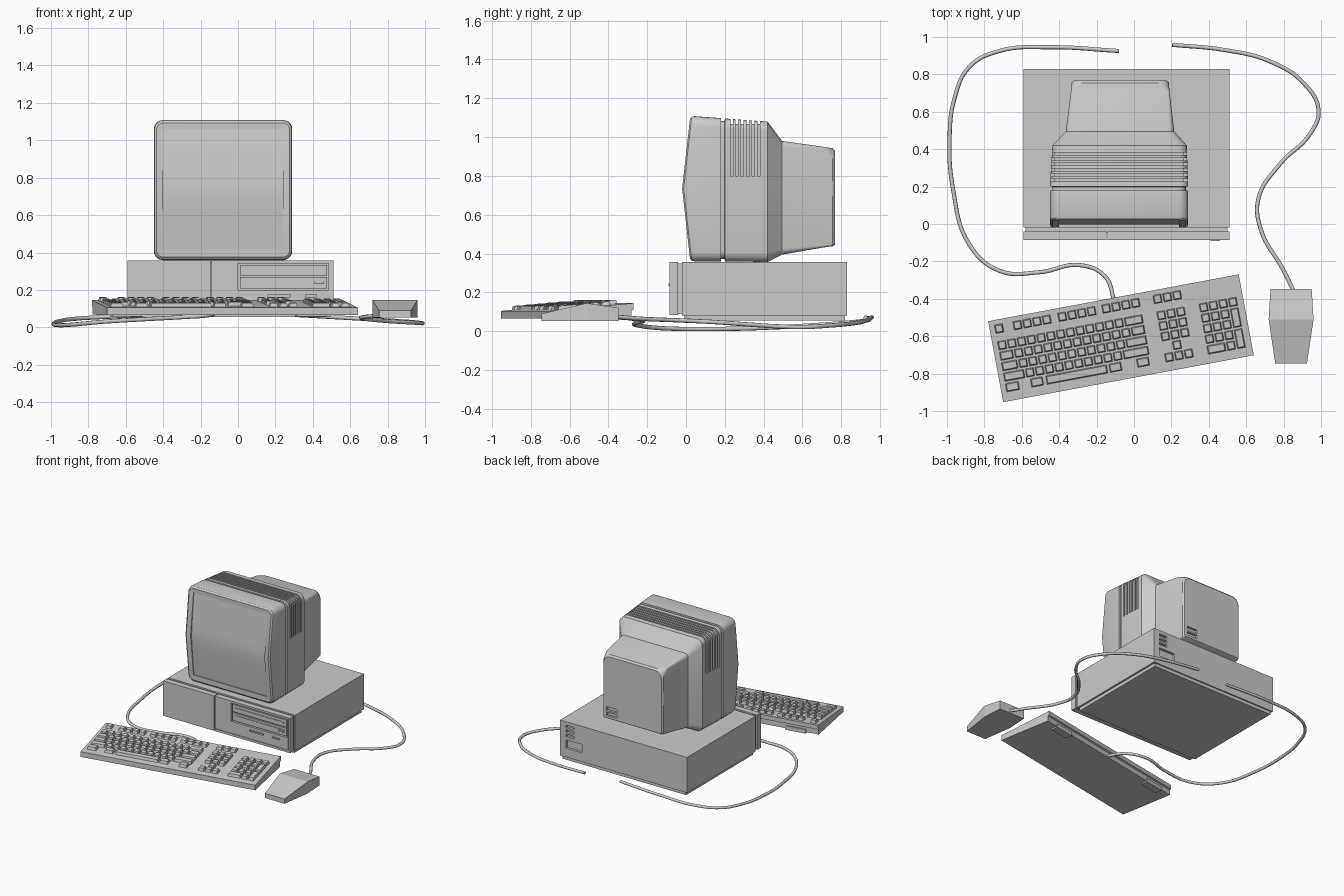
import bpy, bmesh, math
from mathutils import Matrix, Vector

if "Cube" in bpy.data.objects:
    bpy.data.objects.remove(bpy.data.objects["Cube"])


def finish(name, bm, smooth=False):
    bmesh.ops.recalc_face_normals(bm, faces=bm.faces)
    me = bpy.data.meshes.new(name)
    bm.to_mesh(me)
    bm.free()
    ob = bpy.data.objects.new(name, me)
    bpy.context.collection.objects.link(ob)
    if smooth:
        shade(ob)
    return ob


def shade(ob):
    bpy.ops.object.select_all(action='DESELECT')
    bpy.context.view_layer.objects.active = ob
    ob.select_set(True)
    bpy.ops.object.shade_smooth_by_angle(angle=math.radians(30))


def add_box(bm, x0, x1, y0, y1, z0, z1):
    c = Matrix.Translation(((x0 + x1) / 2, (y0 + y1) / 2, (z0 + z1) / 2))
    s = Matrix.Diagonal((x1 - x0, y1 - y0, z1 - z0, 1))
    bmesh.ops.create_cube(bm, size=1, matrix=c @ s)


def boxes(name, *dims):
    bm = bmesh.new()
    for d in dims:
        add_box(bm, *d)
    return finish(name, bm)


def cut(ob, *dims):
    cutter = boxes("cutter", *dims)
    mod = ob.modifiers.new("cut", 'BOOLEAN')
    mod.operation, mod.solver, mod.object = 'DIFFERENCE', 'EXACT', cutter
    bpy.context.view_layer.objects.active = ob
    bpy.ops.object.modifier_apply(modifier=mod.name)
    bpy.data.objects.remove(cutter)


def ring(y, x0, x1, z0, z1, rt, rb=None, seg=5):
    """Rounded rectangle across y; y is a number or a function of z."""
    rb = rt if rb is None else rb
    pts = []
    for cx, cz, r, a in ((x1 - rb, z0 + rb, rb, -90), (x1 - rt, z1 - rt, rt, 0),
                         (x0 + rt, z1 - rt, rt, 90), (x0 + rb, z0 + rb, rb, 180)):
        for i in range(seg + 1):
            t = math.radians(a + 90 * i / seg)
            pts.append((cx + r * math.cos(t), cz + r * math.sin(t)))
        if a == -90:
            pts.append((x1, MID))
        if a == 90:
            pts.append((x0, MID))
    return [(x, y(z) if callable(y) else y, z) for x, z in pts]


def loft(name, rings, cap_start=True):
    bm = bmesh.new()
    rows = [[bm.verts.new(p) for p in r] for r in rings]
    n = len(rows[0])
    for a, b in zip(rows, rows[1:]):
        for i in range(n):
            bm.faces.new((a[i], a[(i + 1) % n], b[(i + 1) % n], b[i]))
    if cap_start:
        bm.faces.new(rows[0])
    bm.faces.new(rows[-1])
    return finish(name, bm)


# Monitor bezel with a front bent at mid height
MID = 0.735


def front(off):
    return lambda z: -0.02 + off + abs(z - MID) / 0.375 * 0.042


shade(loft("monitor_bezel", [
    ring(front(0.035), -0.40, 0.24, 0.415, 1.06, 0.004),
    ring(front(0.004), -0.40, 0.24, 0.415, 1.06, 0.004),
    ring(front(0), -0.435, 0.275, 0.375, 1.093, 0.035),
    ring(front(0.008), -0.446, 0.286, 0.364, 1.104, 0.044),
    ring(front(0.02), -0.45, 0.29, 0.36, 1.108, 0.048),
    ring(0.18, -0.45, 0.29, 0.36, 1.098, 0.048)], cap_start=False))

# Screen, softly rounded around the bend
bm = bmesh.new()
rows = []
for i in range(25):
    z = 0.413 + 0.649 * i / 24
    y = 0.004 + math.sqrt((z - MID) ** 2 + 0.08 ** 2) / 0.375 * 0.042 - 0.015
    rows.append([bm.verts.new((x, y, z)) for x in (-0.402, 0.242)])
for a, b in zip(rows, rows[1:]):
    bm.faces.new((a[0], a[1], b[1], b[0]))
finish("screen", bm, True)

# Monitor rear housing with wrap-around vents and a socket
housing = loft("monitor_housing", [
    ring(0.17, -0.437, 0.277, 0.372, 1.084, 0.045),
    ring(0.199, -0.437, 0.277, 0.372, 1.084, 0.045),
    ring(0.20, -0.45, 0.29, 0.36, 1.096, 0.048),
    ring(0.42, -0.436, 0.282, 0.357, 1.08, 0.048),
    ring(0.495, -0.365, 0.215, 0.395, 0.98, 0.03),
    ring(0.71, -0.337, 0.19, 0.432, 0.95, 0.012),
    ring(0.755, -0.333, 0.186, 0.438, 0.943, 0.055, 0.012),
    ring(0.767, -0.323, 0.176, 0.446, 0.93, 0.055, 0.012)])
slots = [(0.228 + 0.028 * i, 0.241 + 0.028 * i) for i in range(6)]
cut(housing, *[(-0.5, 0.35, a, b, 1.068, 1.2) for a, b in slots])
cut(housing, *[(-0.5, -0.424, a, b, 0.80, 1.19) for a, b in slots])
cut(housing, *[(0.268, 0.35, a, b, 0.80, 1.19) for a, b in slots])
cut(housing, (0.06, 0.15, 0.75, 0.8, 0.505, 0.535), (0.06, 0.15, 0.75, 0.8, 0.465, 0.492))
shade(housing)

# Computer case
case = boxes("case_body", (-0.59, 0.51, -0.02, 0.83, 0.08, 0.358))
cut(case, *[(0.39, 0.46, 0.81, 0.9, z, z + 0.02) for z in (0.24, 0.275, 0.31)],
    (0.32, 0.46, 0.81, 0.9, 0.15, 0.215))
boxes("case_neck", (-0.58, 0.50, -0.045, -0.015, 0.09, 0.348))
boxes("case_base", (-0.575, 0.495, -0.01, 0.82, 0.055, 0.085))
boxes("case_front_left", (-0.59, -0.148, -0.085, -0.04, 0.085, 0.358))
panel = boxes("case_front_right", (-0.142, 0.51, -0.085, -0.04, 0.085, 0.358))
cut(panel, (0.0, 0.485, -0.1, -0.067, 0.20, 0.342),
    (0.16, 0.28, -0.1, -0.075, 0.163, 0.175), (0.36, 0.42, -0.1, -0.075, 0.163, 0.175))
cut(panel, (-0.13, 0.50, -0.1, -0.08, 0.103, 0.109), (0.494, 0.50, -0.1, -0.08, 0.115, 0.35))
boxes("drive_fronts", (0.01, 0.475, -0.08, -0.06, 0.276, 0.333),
      (0.01, 0.475, -0.08, -0.06, 0.207, 0.268))
boxes("drive_slots", (0.03, 0.455, -0.084, -0.07, 0.30, 0.312),
      (0.03, 0.455, -0.084, -0.07, 0.245, 0.252))
boxes("drive_button", (0.41, 0.46, -0.09, -0.07, 0.232, 0.246))

# Keyboard: wedge body, local x along width, local -y towards the user
W, D, P = 1.363, 0.44, 0.053
place = Matrix.Translation((-0.78, -0.52, 0)) @ Matrix.Rotation(math.radians(10.6), 4, 'Z')
bm = bmesh.new()
profile = [(D, .065), (D, .105), (0, .145), (0, .112), (.012, .108), (.012, .068)]
face = bm.faces.new([bm.verts.new((0, -v, z)) for v, z in profile])
ext = bmesh.ops.extrude_face_region(bm, geom=[face])
bmesh.ops.translate(bm, vec=(W, 0, 0), verts=[g for g in ext["geom"] if isinstance(g, bmesh.types.BMVert)])
finish("keyboard_body", bm).matrix_world = place
boxes("keyboard_feet", *[(x, x + 0.16, -0.06, -0.006, 0.058, 0.09)
                         for x in (0.1, W - 0.26)]).matrix_world = place

# Keys: (left edge, centre depth, width, depth) in key units from each block
keys = []


def row(u, v, widths):
    for w in widths:
        keys.append((u, v, w, 1))
        u += w * P


R = [0.139 + 0.057 * i for i in range(5)]
L = 0.024
for u, n in ((L, 1), (.124, 4), (.368, 4), (.607, 4), (.886, 3)):
    row(u, .049, [1] * n)
row(L, R[0], [1] * 13 + [2])
row(L, R[1], [1.5] + [1] * 12 + [1.5])
row(L, R[2], [1.75] + [1] * 11 + [2.25])
row(L, R[3], [2.25] + [1] * 10 + [2.75])
for u, w in ((L, 1.5), (.160, 1.4), (.244, 6.4), (.587, 1.4), (.737, 1.4)):
    row(u, R[4], [w])
for i in range(3):
    row(.89, R[i], [1] * 3)
row(.89 + P, R[3], [1])
row(.89, R[4], [1] * 3)
for i in range(4):
    row(1.12, R[i], [1] * (4 if i == 0 else 3))
row(1.12, R[4], [2, 1])
keys += [(1.12 + 3 * P, (R[1] + R[2]) / 2, 1, 2), (1.12 + 3 * P, (R[3] + R[4]) / 2, 1, 2)]

bm = bmesh.new()
for u, v, w, d in keys:
    x0, x1 = u + 0.004, u + w * P - 0.004
    h = d * 0.0285 - 0.005
    quads = []
    for inset, up in ((0, -0.003), (0.006, 0.02)):
        a, b, c, e = x0 + inset, x1 - inset, v - h + inset, v + h - inset
        quads.append([bm.verts.new((x, -y, 0.145 - 0.04 * y / D + up))
                      for x, y in ((a, c), (b, c), (b, e), (a, e))])
    lo, hi = quads
    bm.faces.new(hi)
    bm.faces.new(lo)
    for i in range(4):
        j = (i + 1) % 4
        bm.faces.new((lo[i], lo[j], hi[j], hi[i]))
finish("keys", bm).matrix_world = place

# Mouse: six-sided plan with a ridge across the widest part
bm = bmesh.new()
plan = [(.11, -.35 + .003, .12), (.12, -.51, .145), (.085, -.745, .09)]
pts = [(.84 - w, y, z) for w, y, z in plan] + [(.84 + w, y, z) for w, y, z in reversed(plan)]
top = [bm.verts.new(p) for p in pts]
bot = [bm.verts.new((x, y, 0.052)) for x, y, z in pts]
bm.faces.new((top[0], top[1], top[4], top[5]))
bm.faces.new((top[1], top[2], top[3], top[4]))
bm.faces.new(bot)
for i in range(6):
    j = (i + 1) % 6
    bm.faces.new((top[i], top[j], bot[j], bot[i]))
finish("mouse", bm)


# Cables
def cable(name, pts):
    cu = bpy.data.curves.new(name, 'CURVE')
    cu.dimensions, cu.bevel_depth, cu.bevel_resolution = '3D', 0.011, 2
    cu.resolution_u, cu.use_fill_caps = 8, True
    sp = cu.splines.new('BEZIER')
    sp.bezier_points.add(len(pts) - 1)
    for bp, p in zip(sp.bezier_points, pts):
        bp.co = p
        bp.handle_left_type = bp.handle_right_type = 'AUTO'
    bpy.context.collection.objects.link(bpy.data.objects.new(name, cu))


cable("keyboard_cable", [
    (-.105, -.41, .085), (-.155, -.28, .065), (-.29, -.22, .055), (-.505, -.258, .043),
    (-.72, -.25, .03), (-.88, -.11, .015), (-.968, .19, .012), (-.986, .455, .02),
    (-.96, .67, .032), (-.88, .84, .045), (-.72, .925, .055), (-.45, .945, .065), (-.08, .925, .07)])
cable("mouse_cable", [
    (.855, -.36, .075), (.795, -.24, .065), (.68, -.035, .056), (.665, .135, .048),
    (.78, .32, .035), (.94, .48, .025), (.987, .605, .022), (.91, .75, .03),
    (.725, .87, .042), (.485, .93, .056), (.205, .958, .072)])
